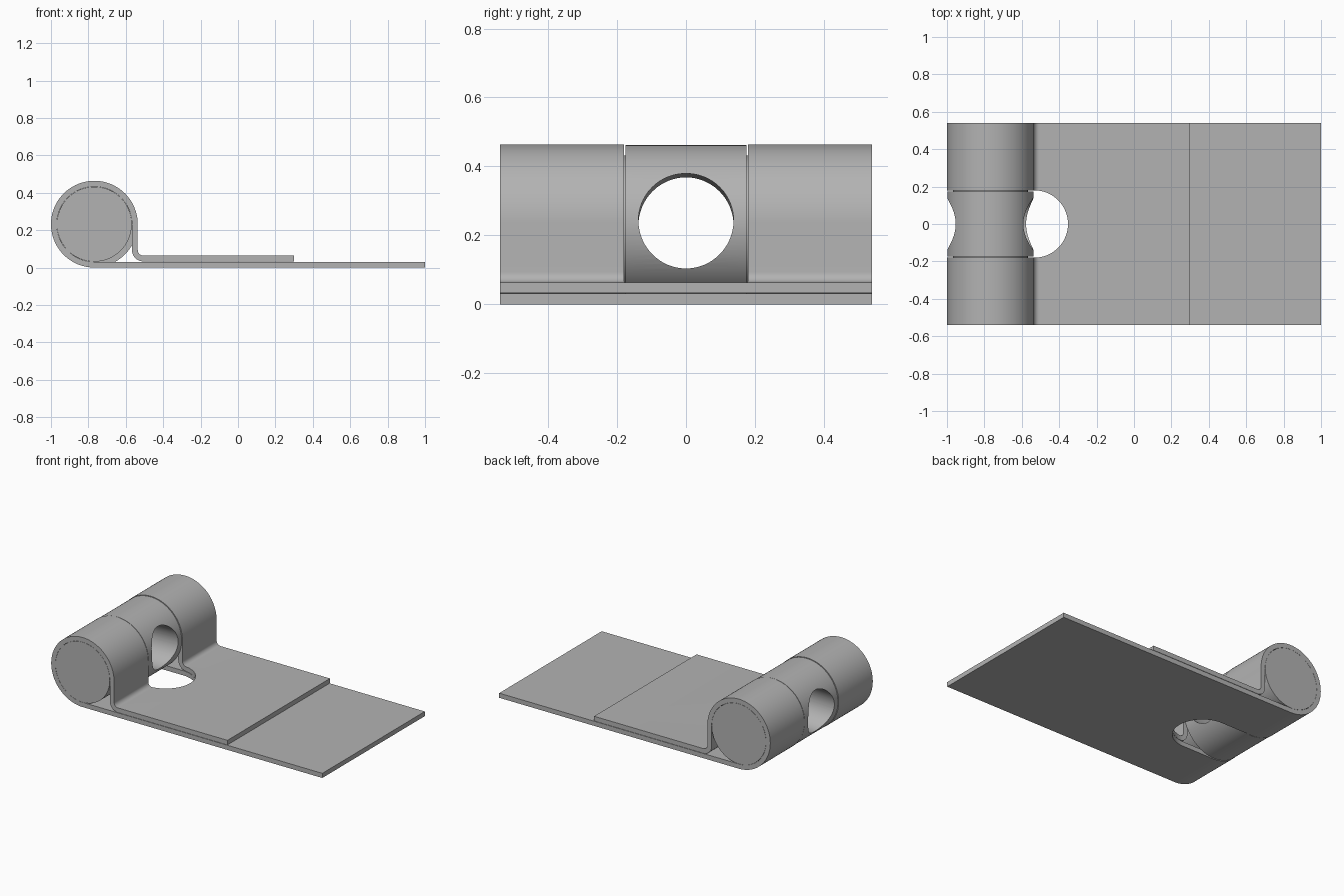
import bpy, bmesh
from math import sin, cos, pi, radians
from mathutils import Matrix, Vector

if "Cube" in bpy.data.objects:
    bpy.data.objects.remove(bpy.data.objects["Cube"])

PX, PZ = -0.768, 0.232      # pin axis
T = 0.031                   # sheet thickness
R_IN = PZ - T               # loop inner radius
HALF = 0.54                 # half width
SLOT = 0.18                 # half width of slot

grey = bpy.data.materials.new("plain grey")
grey.use_nodes = True
grey.diffuse_color = (0.45, 0.45, 0.45, 1)
grey.node_tree.nodes["Principled BSDF"].inputs["Base Color"].default_value = (0.45, 0.45, 0.45, 1)


def make(name, bm):
    bmesh.ops.recalc_face_normals(bm, faces=bm.faces)
    mesh = bpy.data.meshes.new(name)
    bm.to_mesh(mesh)
    bm.free()
    ob = bpy.data.objects.new(name, mesh)
    bpy.context.collection.objects.link(ob)
    mesh.materials.append(grey)
    return ob


def cylinder(name, radius, depth, loc, rot=Matrix(), segments=96):
    bm = bmesh.new()
    bmesh.ops.create_cone(bm, cap_ends=True, segments=segments, radius1=radius,
                          radius2=radius, depth=depth,
                          matrix=Matrix.Translation(loc) @ rot)
    return make(name, bm)


def box(name, low, high):
    low, high = Vector(low), Vector(high)
    bm = bmesh.new()
    bmesh.ops.create_cube(bm, size=1, matrix=Matrix.Translation((low + high) / 2)
                          @ Matrix.Diagonal((*(high - low), 1)))
    return make(name, bm)


def activate(ob):
    bpy.ops.object.select_all(action='DESELECT')
    ob.select_set(True)
    bpy.context.view_layer.objects.active = ob


def boolean(ob, tool, operation='DIFFERENCE'):
    tool.hide_render = True
    activate(ob)
    mod = ob.modifiers.new("cut", 'BOOLEAN')
    mod.object, mod.operation, mod.solver = tool, operation, 'EXACT'
    bpy.ops.object.modifier_apply(modifier=mod.name)
    bpy.data.objects.remove(tool)


def smooth(ob):
    activate(ob)
    bpy.ops.object.shade_smooth_by_angle(angle=radians(30))


def arc(cx, cz, r, start, end, steps):
    angles = [radians(start + (end - start) * i / steps) for i in range(steps + 1)]
    return [(cx + r * cos(a), cz + r * sin(a)) for a in angles]


# Folded strap: lower leaf, loop around the pin, fillet, upper leaf
BEND = 0.03
bx, bz = PX + PZ + BEND, 2 * T + 0.002 + BEND
outer = [(1, 0)] + arc(PX, PZ, PZ, 270, 0, 60) + arc(bx, bz, BEND, 180, 270, 10) + [(0.3, bz - BEND)]
inner = [(1, T)] + arc(PX, PZ, R_IN, 270, 0, 60) + arc(bx, bz, BEND + T, 180, 270, 10) + [(0.3, bz - BEND - T)]
bm = bmesh.new()
face = bm.faces.new([bm.verts.new((x, -HALF, z)) for x, z in outer + inner[::-1]])
swept = bmesh.ops.extrude_face_region(bm, geom=[face])["geom"]
bmesh.ops.translate(bm, vec=(0, 2 * HALF, 0),
                    verts=[g for g in swept if isinstance(g, bmesh.types.BMVert)])
strap = make("folded_strap", bm)

# Round-ended slot through the loop and both leaves
SLOT_X = -0.533
boolean(strap, box("slot_cutter", (-1.2, -SLOT, -0.2), (SLOT_X, SLOT, 0.7)))
boolean(strap, cylinder("slot_end_cutter", SLOT, 0.9, (SLOT_X, 0, 0.25)))
smooth(strap)

# Pin with a thicker collar filling the slot
along_y = Matrix.Rotation(pi / 2, 4, 'X')
pin = cylinder("pin", R_IN - 0.001, 2 * HALF, (PX, 0, PZ), along_y)
collar = cylinder("collar", PZ - 0.002, 0.35, (PX, 0, PZ), along_y)
boolean(pin, collar, 'UNION')

# Cross hole through the collar, rising slightly toward the leaves
along_x = Matrix.Rotation(radians(88.2), 4, 'Y')
boolean(pin, cylinder("hole_cutter", 0.138, 0.8, (PX, 0, PZ + 0.004), along_x))
pin.name = "pin_with_collar"
smooth(pin)
